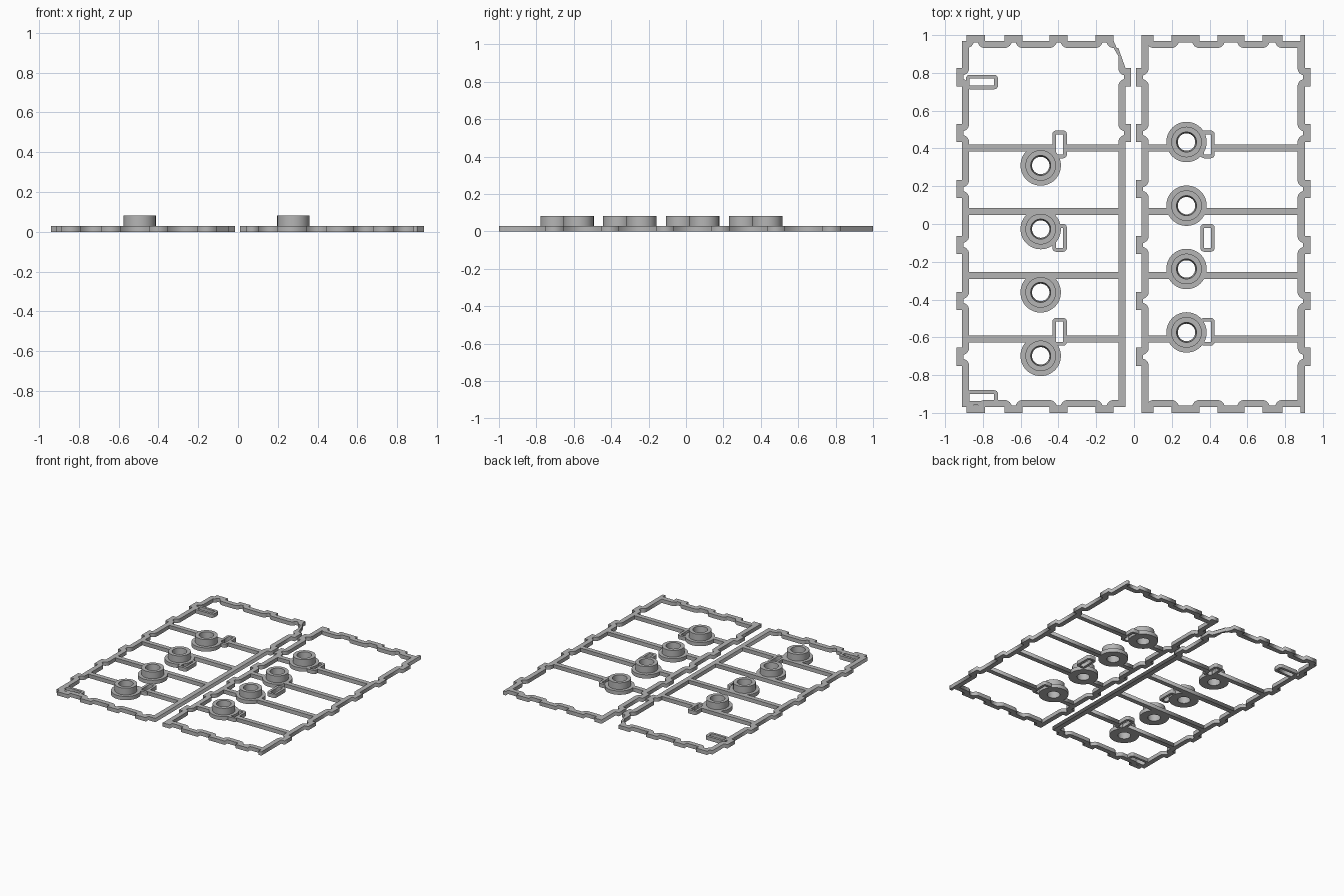
import bpy, bmesh, math

if "Cube" in bpy.data.objects:
    bpy.data.objects.remove(bpy.data.objects["Cube"])

T = 0.03       # plate thickness
TAB = 0.03     # tab projection
W = 0.038      # rim width

grey = bpy.data.materials.new("plain grey")
grey.diffuse_color = (0.46, 0.46, 0.46, 1)
grey.use_nodes = True
grey.node_tree.nodes["Principled BSDF"].inputs["Base Color"].default_value = grey.diffuse_color


def plate(name, loops):
    """Extrude flat outlines (first outer, then holes) into a plate of height T."""
    cu = bpy.data.curves.new(name, 'CURVE')
    cu.dimensions = '2D'
    cu.fill_mode = 'BOTH'
    cu.extrude = T / 2
    for pts in loops:
        sp = cu.splines.new('POLY')
        sp.points.add(len(pts) - 1)
        for p, (x, y) in zip(sp.points, pts):
            p.co = (x, y, 0, 1)
        sp.use_cyclic_u = True
    ob = bpy.data.objects.new(name, cu)
    bpy.context.collection.objects.link(ob)
    ob.location.z = T / 2
    bpy.ops.object.select_all(action='DESELECT')
    bpy.context.view_layer.objects.active = ob
    ob.select_set(True)
    bpy.ops.object.convert(target='MESH')
    ob = bpy.context.object
    ob.data.materials.clear()
    ob.data.materials.append(grey)
    return ob


def rect(x0, x1, y0, y1, r=0.0):
    """Rectangle outline with optional rounded corners."""
    if r == 0:
        return [(x0, y0), (x1, y0), (x1, y1), (x0, y1)]
    pts = []
    for cx, cy, a in ((x1 - r, y1 - r, 0), (x0 + r, y1 - r, 90),
                      (x0 + r, y0 + r, 180), (x1 - r, y0 + r, 270)):
        for k in range(5):
            t = math.radians(a + k * 22.5)
            pts.append((cx + r * math.cos(t), cy + r * math.sin(t)))
    return pts


def side_outer(a, b, tabs):
    """(position, outward offset) along a side with square tabs."""
    pts = [(a, 0)] if tabs == [] or tabs[0][0] > a else []
    for s, e in tabs:
        pts += [(s, 0)] if s > a else []
        pts += [(s, TAB), (e, TAB)]
        pts += [(e, 0)] if e < b else []
    return pts


def side_inner(a, b, tabs):
    """Inner edge keeping the rim width, rounded around the tab roots."""
    def depth(s):
        for p, q in tabs:
            if p < s < q:
                d = min(s - p if p > a else 9, q - s if q < b else 9)
                near = math.sqrt(W * W - d * d) if d < W else 0
                return max(W - TAB, near)
        return W
    lo, hi = a + W, b - W
    stops = {lo, hi}
    for p, q in tabs:
        for k in range(9):
            stops |= {p + W * k / 8, q - W * k / 8}
    return [(s, -depth(s)) for s in sorted(stops) if lo <= s <= hi]


def rim(name, x0, x1, y0, y1, left, right, bottom, top):
    """Toothed rectangular frame; tabs given as intervals on each side."""
    loops = []
    for f in (side_outer, side_inner):
        loop = [(s, y0 - o) for s, o in f(x0, x1, bottom)]
        loop += [(x1 + o, s) for s, o in f(y0, y1, right)]
        loop += [(s, y1 + o) for s, o in reversed(f(x0, x1, top))]
        loop += [(x0 - o, s) for s, o in reversed(f(y0, y1, left))]
        loops.append(loop)
    return plate(name, loops)


def boss(name, x, y):
    """Flanged round collar with a slightly tapered bore."""
    prof = [(0.046, 0), (0.107, 0), (0.107, T), (0.081, T), (0.081, 0.083), (0.053, 0.083)]
    n = 48
    bm = bmesh.new()
    rings = [[bm.verts.new((r * math.cos(2 * math.pi * i / n),
                            r * math.sin(2 * math.pi * i / n), z)) for i in range(n)]
             for r, z in prof]
    for k in range(len(prof)):
        a, b = rings[k], rings[(k + 1) % len(prof)]
        for i in range(n):
            j = (i + 1) % n
            bm.faces.new((a[i], a[j], b[j], b[i]))
    bmesh.ops.recalc_face_normals(bm, faces=bm.faces)
    me = bpy.data.meshes.new(name)
    bm.to_mesh(me)
    bm.free()
    me.materials.append(grey)
    ob = bpy.data.objects.new(name, me)
    bpy.context.collection.objects.link(ob)
    ob.location = (x, y, 0)
    bpy.ops.object.select_all(action='DESELECT')
    bpy.context.view_layer.objects.active = ob
    ob.select_set(True)
    bpy.ops.object.shade_smooth_by_angle()


def slot(name, x0, x1, y0, y1):
    """Rounded loop with a rectangular opening."""
    m = 0.02
    plate(name, [rect(x0, x1, y0, y1, 0.02), rect(x0 + m, x1 - m, y0 + m, y1 - m)])


# Toothed rims
side_tabs = [(c - 0.048, c + 0.048) for c in (-0.703, -0.407, -0.111, 0.185, 0.481, 0.777)]
end_tabs = [(c - 0.048, c + 0.048) for c in (-0.838, -0.637, -0.399, -0.156)]
rim("left_rim", -0.911, -0.045, -0.97, 0.97, side_tabs, side_tabs[4:], end_tabs, end_tabs)

# The right panel has notches where the left one has tabs
X0, X1 = 0.04, 0.904
notches = [(c - 0.048, c + 0.048) for c in (0.151, 0.394, 0.632, 0.833)]
edges = [X0] + [v for n in notches for v in n] + [X1]
mate_tabs = list(zip(edges[::2], edges[1::2]))
rim("right_rim", X0, X1, -0.97, 0.97, side_tabs, side_tabs, mate_tabs, mate_tabs)

# Crossbars, interrupted at slot openings and bores
for i, y in enumerate((0.403, 0.066, -0.272, -0.609)):
    crossed = i in (0, 3)
    left = [-0.875, -0.08]
    right = [0.075, 0.225, 0.331, 0.87]
    if crossed:
        left[1:1] = [-0.412, -0.375]
        right[3:3] = [0.371, 0.407]
    for label, cuts in (("left", left), ("right", right)):
        for a, b in zip(cuts[::2], cuts[1::2]):
            plate(f"{label}_crossbar", [rect(a, b, y - 0.0185, y + 0.0185)])

# Collars
for yl, yr in ((0.31, 0.434), (-0.027, 0.097), (-0.362, -0.238), (-0.698, -0.574)):
    boss("left_collar", -0.494, yl)
    boss("right_collar", 0.278, yr)

# Cable slots
for top in (0.495, 0.0, -0.497):
    slot("left_slot", -0.432, -0.355, top - 0.147, top)
    slot("right_slot", 0.351, 0.427, top - 0.147, top)
slot("upper_side_slot", -0.89, -0.72, 0.713, 0.79)
slot("lower_side_slot", -0.89, -0.72, -0.957, -0.88)
